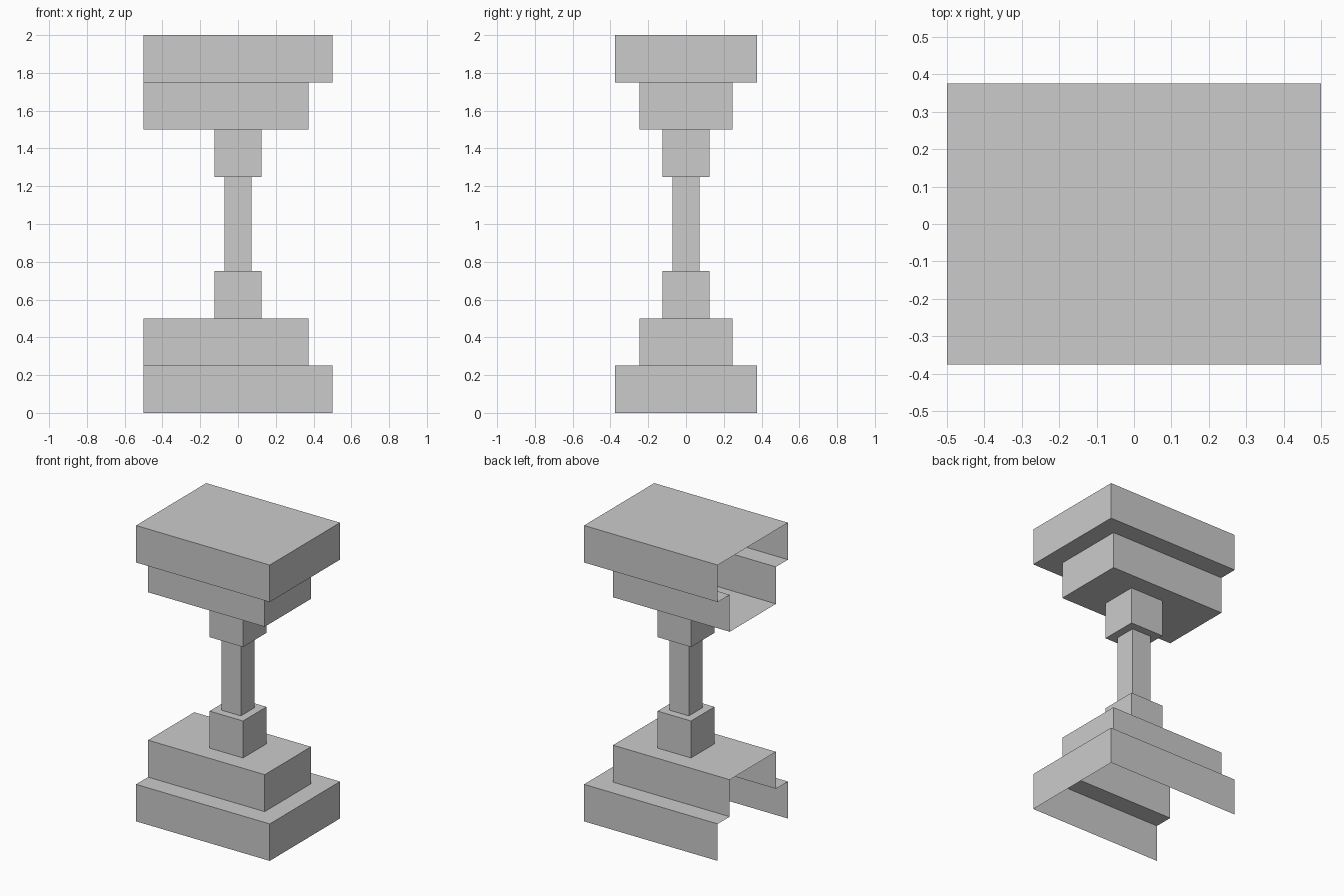
import bpy

if "Cube" in bpy.data.objects:
    bpy.data.objects.remove(bpy.data.objects["Cube"])

LEFT = -0.5  # the left end of the stepped slabs is left open

# Rectangular outlines: x0, x1, half depth
SLAB = (LEFT, 0.5, 0.375)
STEP = (LEFT, 0.373, 0.247)
NECK = (-0.125, 0.125, 0.125)
STEM = (-0.072, 0.072, 0.072)


def corners(rect, z):
    x0, x1, d = rect
    return [(x0, -d, z), (x1, -d, z), (x1, d, z), (x0, d, z)]


def shell(name, sections, lid=False, flip=False):
    """Bridge successive rectangles into a thin shell, leaving the flush left end open."""
    verts, faces = [], []
    for rect, z in sections:
        verts += corners(rect, 2 - z if flip else z)
    for i in range(len(sections) - 1):
        a, b = i * 4, i * 4 + 4
        flush = sections[i][0][0] == LEFT and sections[i + 1][0][0] == LEFT
        for k in range(3 if flush else 4):
            n = (k + 1) % 4
            faces.append((a + k, a + n, b + n, b + k))
    if lid:
        faces.append((3, 2, 1, 0))
    if flip:
        faces = [f[::-1] for f in faces]
    mesh = bpy.data.meshes.new(name)
    mesh.from_pydata(verts, [], faces)
    obj = bpy.data.objects.new(name, mesh)
    bpy.context.collection.objects.link(obj)
    return obj


# Stepped ends, mirrored about mid height; only the top one has its outer face
for end, flip in (("base", False), ("top", True)):
    shell(end + "_slab", [(SLAB, 0), (SLAB, 0.25), (STEP, 0.25)], lid=flip, flip=flip)
    shell(end + "_step", [(STEP, 0.25), (STEP, 0.5), (NECK, 0.5)], flip=flip)
    shell(end + "_collar", [(NECK, 0.5), (NECK, 0.75), (STEM, 0.75)], flip=flip)

# Slim central column
shell("column", [(STEM, 0.75), (STEM, 1.25)])
